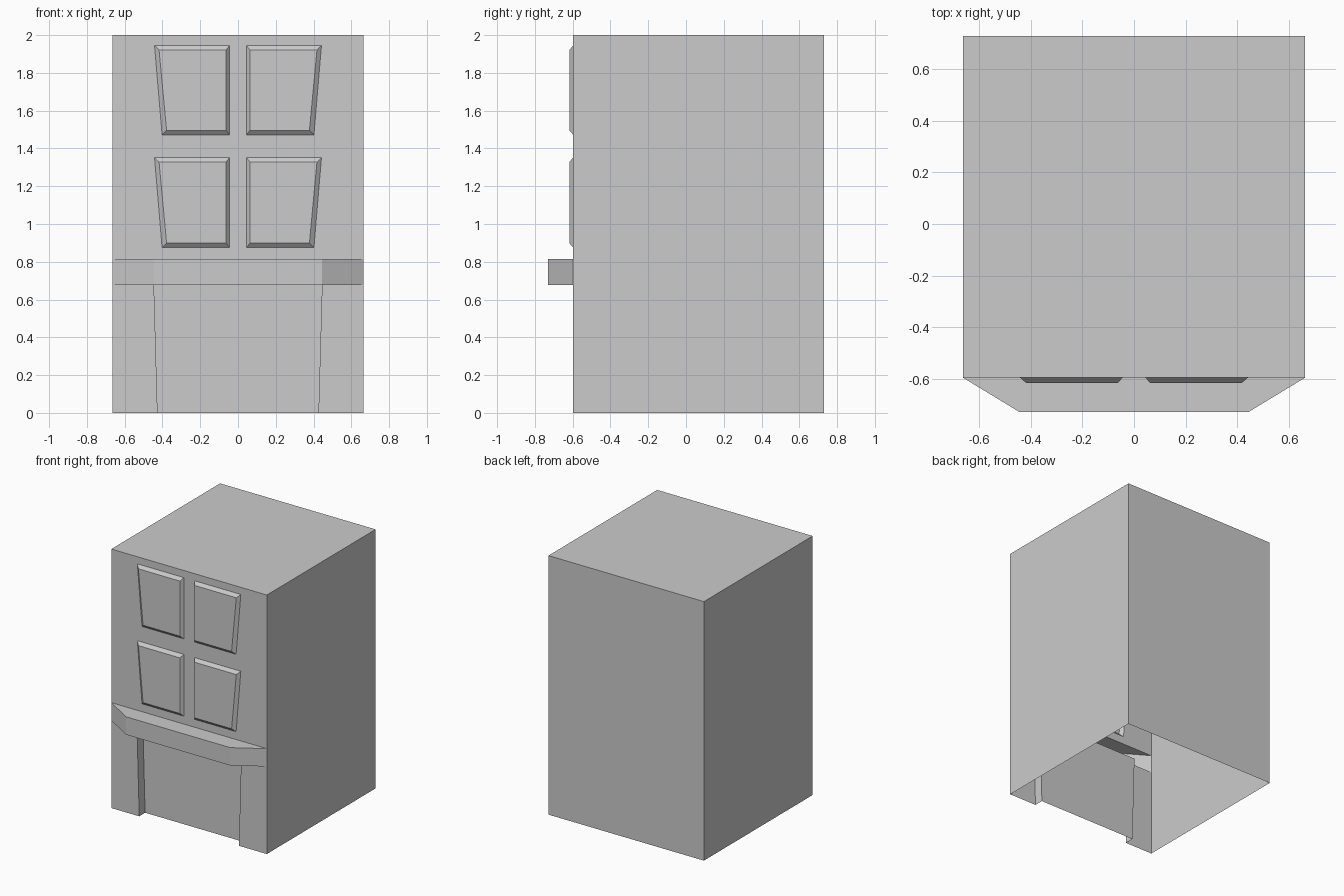
import bpy, bmesh

if "Cube" in bpy.data.objects:
    bpy.data.objects.remove(bpy.data.objects["Cube"])

X, FRONT, BACK, TOP = 0.664, -0.597, 0.73, 2.0
SHELF_Y, SHELF_X, SHELF_LO, SHELF_HI = -0.73, 0.445, 0.676, 0.814
RECESS_Y, RECESS_TOP, RECESS_BOT = -0.525, 0.445, 0.426
WINDOW_Z = [(0.875, 1.352), (1.472, 1.945)]


def finish(name, bm):
    mesh = bpy.data.meshes.new(name)
    bm.to_mesh(mesh)
    bm.free()
    obj = bpy.data.objects.new(name, mesh)
    bpy.context.collection.objects.link(obj)
    return obj


def face(bm, pts, out):
    """Add a flat face whose normal points along out."""
    f = bm.faces.new([bm.verts.new(p) for p in pts])
    f.normal_update()
    if sum(a * b for a, b in zip(f.normal, out)) < 0:
        f.normal_flip()


def window_outline(side, lo, hi, inset, y):
    """Tapered pane outline on one side of the centre line."""
    inner = 0.045 + inset * 0.75
    pts = [(inner, lo + inset), (0.402 - inset, lo + inset),
           (0.442 - inset, hi - inset), (inner, hi - inset)]
    return [(side * x, y, z) for x, z in pts]


panes = [(s, lo, hi) for s in (-1, 1) for lo, hi in WINDOW_Z]

# Hollow shell, open below: sides, back and top
bm = bmesh.new()
for s in (-1, 1):
    face(bm, [(s * X, FRONT, 0), (s * X, BACK, 0), (s * X, BACK, TOP), (s * X, FRONT, TOP)], (s, 0, 0))
face(bm, [(-X, BACK, 0), (X, BACK, 0), (X, BACK, TOP), (-X, BACK, TOP)], (0, 1, 0))
face(bm, [(-X, FRONT, TOP), (X, FRONT, TOP), (X, BACK, TOP), (-X, BACK, TOP)], (0, 0, 1))
# Front strips beside the lower recess
for s in (-1, 1):
    face(bm, [(s * X, FRONT, 0), (s * RECESS_BOT, FRONT, 0),
              (s * RECESS_TOP, FRONT, SHELF_LO), (s * X, FRONT, SHELF_LO)], (0, -1, 0))
bmesh.ops.remove_doubles(bm, verts=bm.verts, dist=1e-4)
finish("cabinet_shell", bm)

# Upper front wall with an opening behind each raised pane
bm = bmesh.new()
loops = [[(-X, FRONT, SHELF_HI), (X, FRONT, SHELF_HI), (X, FRONT, TOP), (-X, FRONT, TOP)]]
loops += [window_outline(s, lo, hi, 0, FRONT) for s, lo, hi in panes]
edges = []
for pts in loops:
    vs = [bm.verts.new(p) for p in pts]
    edges += [bm.edges.new((vs[i], vs[i - 1])) for i in range(len(vs))]
bmesh.ops.triangle_fill(bm, edges=edges, use_beauty=True, normal=(0, -1, 0))
for f in bm.faces:
    f.normal_update()
    if f.normal.y > 0:
        f.normal_flip()
finish("upper_front_wall", bm)

# Raised panes with sloped rims
for s, lo, hi in panes:
    bm = bmesh.new()
    a = window_outline(s, lo, hi, 0, FRONT)
    b = window_outline(s, lo, hi, 0.024, FRONT - 0.021)
    face(bm, b, (0, -1, 0))
    for i in range(4):
        face(bm, [a[i - 1], a[i], b[i], b[i - 1]], (0, -1, 0))
    bmesh.ops.remove_doubles(bm, verts=bm.verts, dist=1e-4)
    finish("window_pane", bm)

# Hollow shelf with angled ends, open towards the cabinet
bm = bmesh.new()
plan = [(-X, FRONT), (-SHELF_X, SHELF_Y), (SHELF_X, SHELF_Y), (X, FRONT)]
under = plan + [(RECESS_TOP, FRONT), (RECESS_TOP, RECESS_Y), (-RECESS_TOP, RECESS_Y), (-RECESS_TOP, FRONT)]
face(bm, [(x, y, SHELF_HI) for x, y in plan], (0, 0, 1))
face(bm, [(x, y, SHELF_LO) for x, y in under], (0, 0, -1))
for (x0, y0), (x1, y1) in zip(plan, plan[1:]):
    face(bm, [(x0, y0, SHELF_LO), (x1, y1, SHELF_LO), (x1, y1, SHELF_HI), (x0, y0, SHELF_HI)], (0, -1, 0))
bmesh.ops.remove_doubles(bm, verts=bm.verts, dist=1e-4)
finish("shelf", bm)

# Recessed lower panel with its side returns
bm = bmesh.new()
face(bm, [(-RECESS_BOT, RECESS_Y, 0), (RECESS_BOT, RECESS_Y, 0),
          (RECESS_TOP, RECESS_Y, SHELF_LO), (-RECESS_TOP, RECESS_Y, SHELF_LO)], (0, -1, 0))
for s in (-1, 1):
    face(bm, [(s * RECESS_BOT, FRONT, 0), (s * RECESS_BOT, RECESS_Y, 0),
              (s * RECESS_TOP, RECESS_Y, SHELF_LO), (s * RECESS_TOP, FRONT, SHELF_LO)], (-s, 0, 0))
bmesh.ops.remove_doubles(bm, verts=bm.verts, dist=1e-4)
finish("lower_recess", bm)
